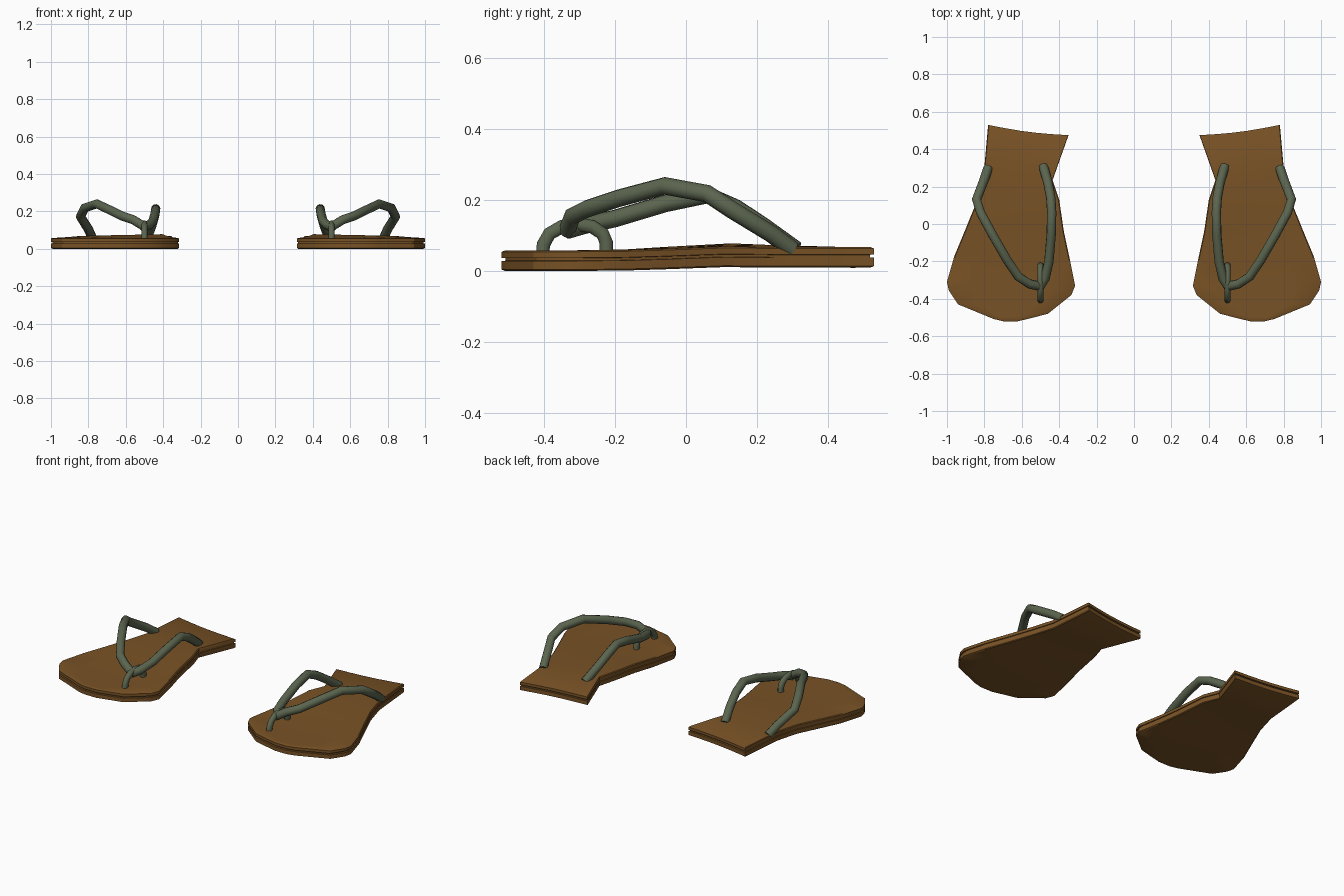
import bpy, bmesh, math
from mathutils import Matrix

if "Cube" in bpy.data.objects:
    bpy.data.objects.remove(bpy.data.objects["Cube"])


def material(name, rgb):
    m = bpy.data.materials.new(name)
    m.diffuse_color = (*rgb, 1)
    m.use_nodes = True
    m.node_tree.nodes["Principled BSDF"].inputs["Base Color"].default_value = m.diffuse_color
    return m


BROWN = material("brown leather", (0.19, 0.085, 0.019))
GREEN = material("olive green strap", (0.105, 0.13, 0.078))


def finish(name, mesh, mat, angle):
    """Make an object, mirror it to the other foot and smooth it."""
    mesh.materials.clear()
    mesh.materials.append(mat)
    ob = bpy.data.objects.new(name, mesh)
    bpy.context.collection.objects.link(ob)
    mod = ob.modifiers.new("other_foot", 'MIRROR')
    mod.use_mirror_merge = False
    bpy.ops.object.select_all(action='DESELECT')
    ob.select_set(True)
    bpy.context.view_layer.objects.active = ob
    bpy.ops.object.shade_smooth_by_angle(angle=math.radians(angle))
    return ob


# Sole outline: matching inner and outer edge points, heel to toe
EDGES = [((.35, .475), (.78, .53)), ((.435, .235), (.805, .25)),
         ((.40, .13), (.845, .11)), ((.375, -.04), (.91, -.05)),
         ((.345, -.18), (.96, -.17)), ((.315, -.33), (1.0, -.31)),
         ((.335, -.38), (.99, -.355)), ((.46, -.48), (.94, -.43)),
         ((.57, -.508), (.75, -.508)), ((.62, -.52), (.70, -.52))]
ROWS, COLS = len(EDGES), 6


def sole_point(i, j, z, inset):
    (ax, ay), (bx, by) = EDGES[i]
    t = j / (COLS - 1)
    x, y = ax + (bx - ax) * t, ay + (by - ay) * t
    if i == 0:
        y -= 0.01 * math.sin(math.pi * t)
    # raised instep arch and slightly raised heel
    arch = 0.018 * math.exp(-((y - 0.1) / 0.2) ** 2) * (1 - 0.5 * t)
    heel = 0.009 * max(0, y / 0.5)
    s = 1 - inset
    return (0.63 + (x - 0.63) * s, y * s, z + arch + heel)


RIM = ([(i, 0) for i in range(ROWS)] + [(ROWS - 1, j) for j in range(1, COLS)]
       + [(i, COLS - 1) for i in range(ROWS - 2, -1, -1)]
       + [(0, j) for j in range(COLS - 2, 0, -1)])


def build_sole():
    # height and inset of each ring: lower layer, groove, upper layer
    rings = [(0.0, .02), (.004, 0), (.028, 0), (.029, .02),
             (.036, .02), (.037, 0), (.054, 0), (.058, .02)]
    bm = bmesh.new()
    loops, last = [], len(rings) - 1
    for k, (z, inset) in enumerate(rings):
        cells = RIM
        if k in (0, last):
            cells = [(i, j) for i in range(ROWS) for j in range(COLS)]
        v = {c: bm.verts.new(sole_point(*c, z, inset)) for c in cells}
        loops.append(v)
        if k in (0, last):
            for i in range(ROWS - 1):
                for j in range(COLS - 1):
                    bm.faces.new((v[i, j], v[i + 1, j], v[i + 1, j + 1], v[i, j + 1]))
    for a, b in zip(loops, loops[1:]):
        for p, q in zip(RIM, RIM[1:] + RIM[:1]):
            bm.faces.new((a[p], a[q], b[q], b[p]))
    bmesh.ops.recalc_face_normals(bm, faces=bm.faces)
    mesh = bpy.data.meshes.new("sole")
    bm.to_mesh(mesh)
    bm.free()
    finish("sole", mesh, BROWN, 30)


def build_tube(name, points, radius, flatten=1.0):
    """Round tube along a path, optionally flattened across x = 0.5."""
    cu = bpy.data.curves.new(name + "_path", 'CURVE')
    cu.dimensions = '3D'
    cu.bevel_depth = radius
    cu.bevel_resolution = 3
    cu.use_fill_caps = True
    sp = cu.splines.new('POLY')
    sp.points.add(len(points) - 1)
    for p, co in zip(sp.points, points):
        p.co = (*co, 1)
    tmp = bpy.data.objects.new(name + "_path", cu)
    bpy.context.collection.objects.link(tmp)
    dg = bpy.context.evaluated_depsgraph_get()
    mesh = bpy.data.meshes.new_from_object(tmp.evaluated_get(dg))
    bpy.data.objects.remove(tmp)
    mesh.transform(Matrix.Translation((.5, 0, 0)) @ Matrix.Diagonal((flatten, 1, 1, 1))
                   @ Matrix.Translation((-.5, 0, 0)))
    finish(name, mesh, GREEN, 50)


build_sole()

# Outer strap from the heel side over the foot to the toe post
build_tube("outer_strap", [
    (.78, .30, .06), (.80, .24, .105), (.842, .13, .172), (.82, .06, .218),
    (.755, -.06, .24), (.68, -.19, .205), (.62, -.28, .175),
    (.56, -.32, .155), (.495, -.335, .115)], .025)

# Inner strap
build_tube("inner_strap", [
    (.485, .31, .06), (.46, .22, .125), (.445, .14, .178), (.44, .06, .214),
    (.443, -.06, .19), (.455, -.20, .148), (.475, -.29, .128),
    (.505, -.335, .115)], .025)

# Toe post: a small loop between the toes
build_tube("toe_post", [
    (.5, -.405, .04), (.5, -.402, .075), (.5, -.385, .105), (.5, -.35, .125),
    (.5, -.31, .132), (.5, -.265, .125), (.5, -.235, .105),
    (.5, -.225, .08), (.5, -.225, .04)], .02, .85)
